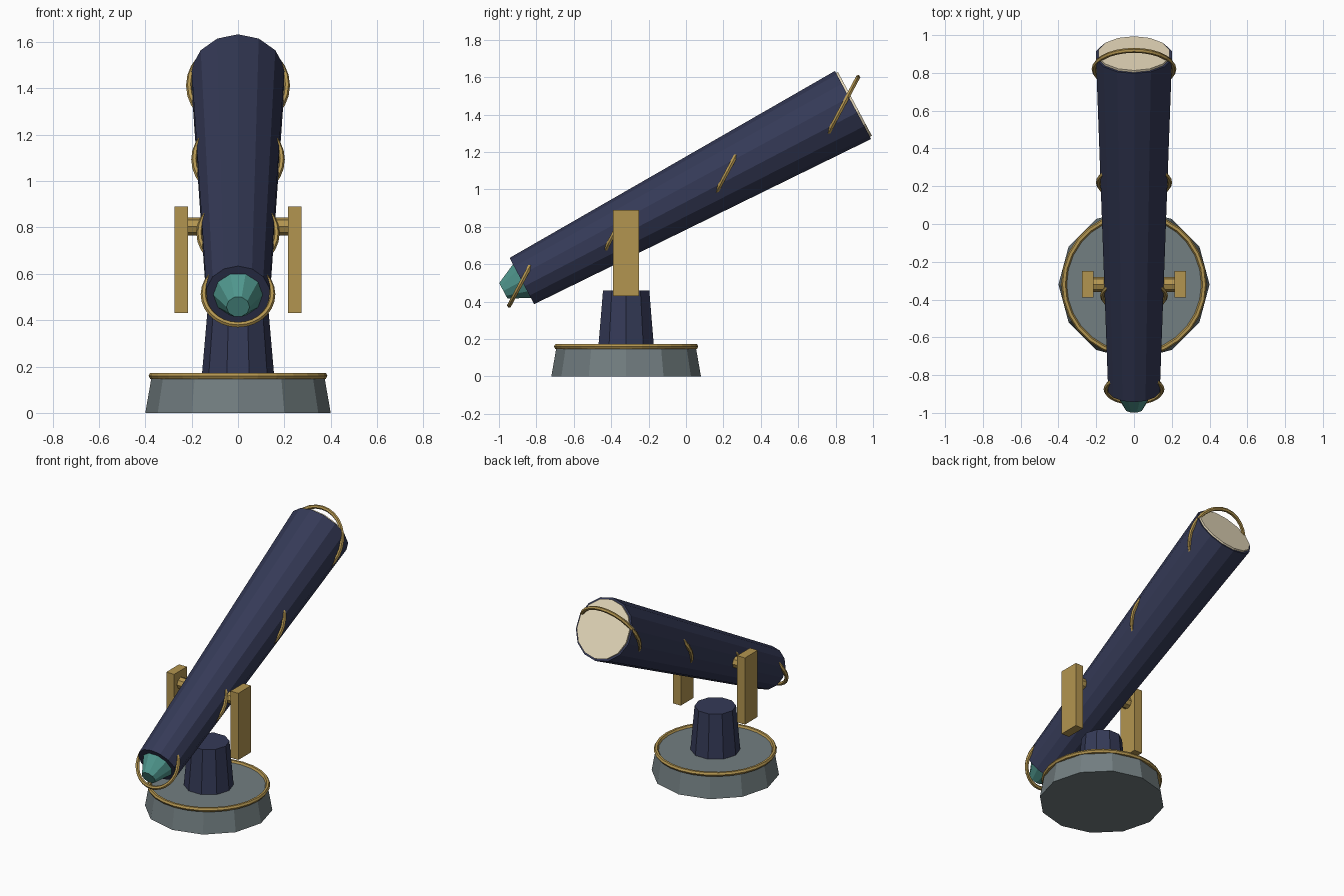
import bpy, math
from mathutils import Vector, Matrix

if "Cube" in bpy.data.objects:
    bpy.data.objects.remove(bpy.data.objects["Cube"])


def material(name, color):
    m = bpy.data.materials.new(name)
    m.diffuse_color = (*color, 1)
    m.use_nodes = True
    m.node_tree.nodes["Principled BSDF"].inputs["Base Color"].default_value = m.diffuse_color
    return m


NAVY = material("navy", (0.035, 0.042, 0.095))
BRASS = material("brass", (0.45, 0.30, 0.08))
STONE = material("slate", (0.17, 0.21, 0.22))
TEAL = material("teal", (0.08, 0.31, 0.27))
CREAM = material("cream", (0.80, 0.70, 0.50))

TILT = math.radians(28)
AXIS = Vector((0, math.cos(TILT), math.sin(TILT)))
EYE_END = Vector((0, -0.8775, 0.51))
LENGTH = 2.005
R_EYE, R_FAR = 0.14, 0.206
PIVOT_Y = -0.32


def finish(name, mat):
    o = bpy.context.object
    o.name = name
    o.data.materials.append(mat)
    return o


def frustum(name, start, direction, length, r1, r2, sides, mat, spin=0.0):
    """Tapered prism from start along direction."""
    direction = Vector(direction).normalized()
    bpy.ops.mesh.primitive_cone_add(vertices=sides, radius1=r1, radius2=r2, depth=length)
    o = finish(name, mat)
    # tilt about x only for parts lying in the yz plane, so a vertex stays on top
    if abs(direction.x) > 0.5:
        rot = Matrix.Rotation(math.pi / 2, 4, 'Y')
    else:
        rot = Matrix.Rotation(-math.atan2(direction.y, direction.z), 4, 'X')
    o.matrix_world = (Matrix.Translation(Vector(start) + direction * length / 2)
                      @ rot @ Matrix.Rotation(spin, 4, 'Z'))
    return o


def ring(name, center, major, minor, tilt=0.0):
    bpy.ops.mesh.primitive_torus_add(major_segments=28, minor_segments=6,
                                     major_radius=major, minor_radius=minor,
                                     location=center, rotation=(tilt, 0, 0))
    return finish(name, BRASS)


# Base, its trim and the pedestal
frustum("base", (0, PIVOT_Y, 0), (0, 0, 1), 0.16, 0.40, 0.372, 12, STONE)
ring("base_trim", (0, PIVOT_Y, 0.16), 0.371, 0.015)
frustum("pedestal", (0, PIVOT_Y, 0.15), (0, 0, 1), 0.31, 0.157, 0.13, 10, NAVY, math.pi / 2)

# Fork arms and the axle they carry
for side, label in ((-1, "left"), (1, "right")):
    bpy.ops.mesh.primitive_cube_add(size=1, location=(side * 0.245, PIVOT_Y, 0.66))
    arm = finish("fork_arm_" + label, BRASS)
    arm.scale = (0.06, 0.14, 0.46)
frustum("axle", (-0.23, PIVOT_Y, 0.805), (1, 0, 0), 0.46, 0.039, 0.039, 8, BRASS)

# Main tube with objective lens and eyepiece
frustum("tube", EYE_END, AXIS, LENGTH, R_EYE, R_FAR, 14, NAVY)
frustum("lens", EYE_END + AXIS * (LENGTH - 0.03), AXIS, 0.042, 0.193, 0.193, 14, CREAM)
frustum("eyepiece", EYE_END - AXIS * 0.112, AXIS, 0.125, 0.05, 0.113, 10, TEAL, math.pi / 2)

# Bands, leaning forward across the tube
for i, y in enumerate((-0.875, -0.38, 0.22, 0.82)):
    t = (y - EYE_END.y) / AXIS.y
    r = R_EYE + (R_FAR - R_EYE) * t / LENGTH
    ring("tube_band_%d" % (i + 1), EYE_END + AXIS * t, r + 0.008, 0.013,
         math.pi / 2 - TILT)
